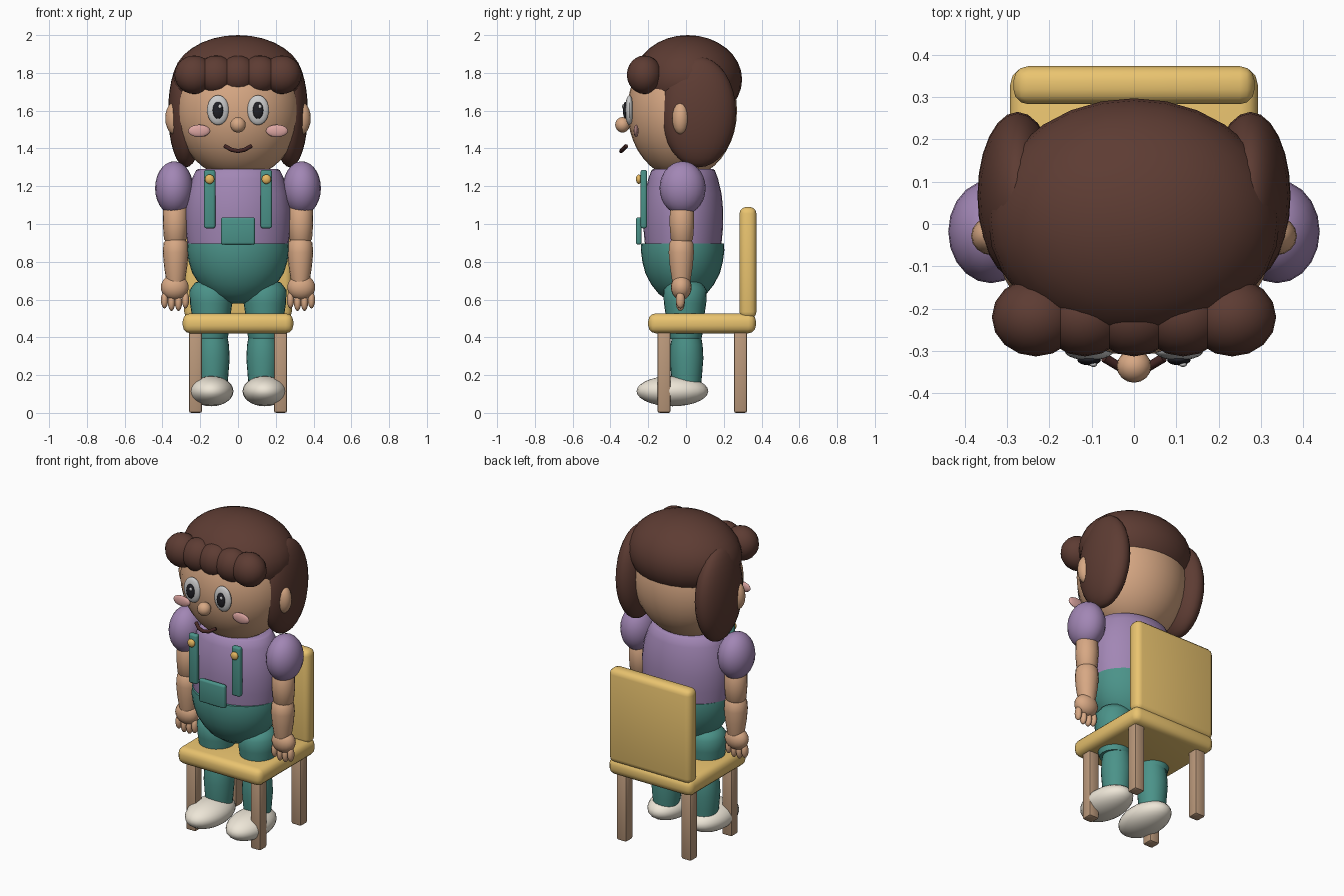
import bpy, math

if "Cube" in bpy.data.objects:
    bpy.data.objects.remove(bpy.data.objects["Cube"])

COLORS = {
    "skin": (0.68, 0.39, 0.23), "hair": (0.11, 0.045, 0.033), "purple": (0.36, 0.24, 0.46),
    "teal": (0.07, 0.29, 0.25), "cream": (0.85, 0.79, 0.68), "yellow": (0.82, 0.55, 0.16),
    "wood": (0.50, 0.32, 0.20), "pink": (0.72, 0.38, 0.36), "white": (0.9, 0.9, 0.88),
    "black": (0.015, 0.015, 0.02), "gold": (0.80, 0.48, 0.12), "lip": (0.06, 0.02, 0.018),
}
MATS = {}
for key, rgb in COLORS.items():
    MATS[key] = bpy.data.materials.new(key)
    MATS[key].diffuse_color = (*rgb, 1)


def finish(ob, name, mat, angle=40):
    ob.name = name
    ob.data.materials.append(MATS[mat])
    bpy.ops.object.select_all(action='DESELECT')
    ob.select_set(True)
    bpy.context.view_layer.objects.active = ob
    bpy.ops.object.shade_smooth_by_angle(angle=math.radians(angle))
    return ob


def ball(name, mat, loc, radii, seg=20, rings=14):
    bpy.ops.mesh.primitive_uv_sphere_add(segments=seg, ring_count=rings, radius=1, location=loc)
    ob = bpy.context.object
    ob.scale = radii
    bpy.ops.object.transform_apply(location=False, rotation=False, scale=True)
    return finish(ob, name, mat)


def box(name, mat, loc, size, bevel, steps=3):
    bpy.ops.mesh.primitive_cube_add(size=1, location=loc)
    ob = bpy.context.object
    ob.scale = size
    bpy.ops.object.transform_apply(location=False, rotation=False, scale=True)
    mod = ob.modifiers.new("round", 'BEVEL')
    mod.width, mod.segments = bevel, steps
    bpy.ops.object.modifier_apply(modifier=mod.name)
    return finish(ob, name, mat)


def lathe(name, mat, centre, profile, rx=1, ry=1, n=24):
    """Closed upright body with an oval section; profile holds (z, radius)."""
    verts, faces = [], []
    for z, r in profile:
        for i in range(n):
            a = math.tau * i / n
            verts.append((r * rx * math.cos(a), r * ry * math.sin(a), z))
    for k in range(len(profile) - 1):
        for i in range(n):
            j = (i + 1) % n
            faces.append((k * n + i, k * n + j, (k + 1) * n + j, (k + 1) * n + i))
    faces.append(tuple(reversed(range(n))))
    faces.append(tuple(range((len(profile) - 1) * n, len(profile) * n)))
    me = bpy.data.meshes.new(name)
    me.from_pydata(verts, [], faces)
    ob = bpy.data.objects.new(name, me)
    ob.location = (*centre, 0)
    bpy.context.collection.objects.link(ob)
    return finish(ob, name, mat)


# chair
box("seat", "yellow", (0, 0.085, 0.474), (0.585, 0.57, 0.105), 0.04)
box("backrest", "yellow", (0, 0.328, 0.795), (0.57, 0.09, 0.59), 0.035)
for s, side in ((-1, "left"), (1, "right")):
    for y, end in ((-0.116, "front"), (0.288, "rear")):
        box(f"{end}_chair_leg_{side}", "wood", (s * 0.225, y, 0.22), (0.07, 0.07, 0.44), 0.012, 2)

# head and hair
ball("head", "skin", (0, -0.02, 1.60), (0.33, 0.29, 0.36), 32, 20)
ball("hair_cap", "hair", (0, 0.01, 1.765), (0.345, 0.287, 0.235), 28, 16)
for i in range(-2, 3):
    ball("fringe_curl", "hair", (i * 0.116, -0.22, 1.79), (0.104, 0.093, 0.102), 16, 12)
ball("nose", "skin", (0, -0.336, 1.525), (0.041, 0.039, 0.041), 16, 10)

# mouth
cu = bpy.data.curves.new("mouth", 'CURVE')
cu.dimensions = '3D'
cu.bevel_depth, cu.bevel_resolution, cu.use_fill_caps = 0.011, 2, True
pts = [(-0.07, -0.316, 1.413), (-0.035, -0.337, 1.393), (0, -0.343, 1.386),
       (0.035, -0.337, 1.393), (0.07, -0.316, 1.413)]
sp = cu.splines.new('POLY')
sp.points.add(len(pts) - 1)
for p, co in zip(sp.points, pts):
    p.co = (*co, 1)
mouth = bpy.data.objects.new("mouth", cu)
bpy.context.collection.objects.link(mouth)
cu.materials.append(MATS["lip"])

# clothes on the body
lathe("shirt", "purple", (0, -0.015), [(0.88, 0.95), (0.97, 0.99), (1.07, 1), (1.16, 0.96),
                                       (1.24, 0.87), (1.285, 0.79), (1.292, 0.74)], 0.28, 0.212, 32)
lathe("trousers_hips", "teal", (0, -0.018), [(0.578, 0.12), (0.595, 0.35), (0.63, 0.57), (0.68, 0.75),
                                             (0.74, 0.89), (0.80, 0.96), (0.86, 0.995), (0.898, 0.985)],
      0.272, 0.222, 32)
box("pocket", "teal", (0, -0.25, 0.963), (0.18, 0.03, 0.145), 0.012)

for s, side in ((-1, "left"), (1, "right")):
    # face and side hair
    ball(f"side_hair_{side}", "hair", (s * 0.275, 0.067, 1.592), (0.095, 0.198, 0.292), 24, 16)
    ball(f"ear_{side}", "skin", (s * 0.335, -0.028, 1.56), (0.05, 0.046, 0.087), 16, 10)
    ball(f"eye_{side}", "white", (s * 0.106, -0.30, 1.603), (0.058, 0.022, 0.079))
    ball(f"pupil_{side}", "black", (s * 0.106, -0.321, 1.602), (0.028, 0.013, 0.045), 16, 10)
    ball(f"eye_glint_{side}", "white", (s * 0.106 + 0.01, -0.332, 1.622), (0.009, 0.006, 0.011), 12, 8)
    ball(f"cheek_{side}", "pink", (s * 0.206, -0.264, 1.493), (0.058, 0.013, 0.033), 16, 10)

    # straps
    box(f"strap_{side}", "teal", (s * 0.15, -0.223, 1.132), (0.06, 0.034, 0.31), 0.012)
    ball(f"button_{side}", "gold", (s * 0.15, -0.25, 1.237), (0.025, 0.015, 0.025), 16, 10)

    # arm
    ball(f"sleeve_{side}", "purple", (s * 0.338, -0.018, 1.19), (0.101, 0.122, 0.142), 20, 14)
    lathe(f"upper_arm_{side}", "skin", (s * 0.332, -0.022), [(0.90, 0.045), (0.92, 0.06), (1.0, 0.066),
                                                             (1.09, 0.064), (1.12, 0.04)], n=18)
    lathe(f"forearm_{side}", "skin", (s * 0.33, -0.025), [(0.66, 0.04), (0.70, 0.05), (0.78, 0.062),
                                                          (0.85, 0.068), (0.90, 0.064), (0.925, 0.045)], n=18)
    ball(f"hand_{side}", "skin", (s * 0.335, -0.025, 0.665), (0.075, 0.055, 0.067), 18, 12)
    for k, z in enumerate((0.598, 0.585, 0.585, 0.598)):
        ball(f"finger_{side}", "skin", (s * (0.278 + 0.037 * k), -0.03, z), (0.019, 0.024, 0.045), 12, 8)

    # leg and shoe
    lathe(f"thigh_{side}", "teal", (s * 0.142, -0.005), [(0.39, 0.086), (0.425, 0.094), (0.50, 0.10), (0.58, 0.112),
                                                         (0.65, 0.115), (0.69, 0.085), (0.705, 0.03)])
    lathe(f"calf_{side}", "teal", (s * 0.133, 0.003), [(0.13, 0.075), (0.20, 0.082), (0.29, 0.089),
                                                       (0.36, 0.085), (0.42, 0.074)])
    ball(f"shoe_{side}", "cream", (s * 0.142, -0.072, 0.115), (0.118, 0.19, 0.08), 24, 14)

for m in bpy.data.materials:
    if m.users and not m.is_grease_pencil:
        m.use_nodes = True
        m.node_tree.nodes["Principled BSDF"].inputs["Base Color"].default_value = m.diffuse_color
